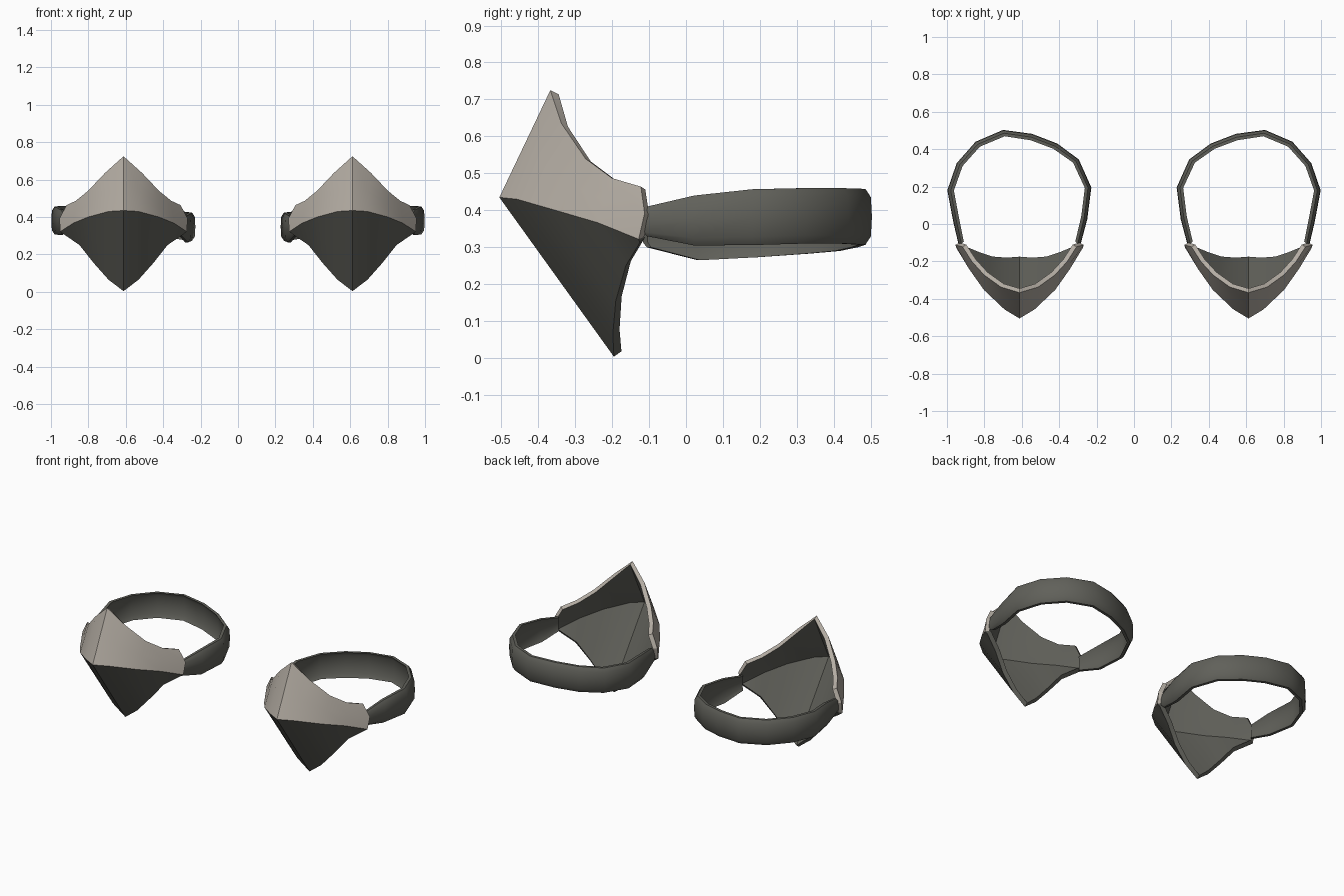
import bpy, bmesh, math
from mathutils import Vector

if "Cube" in bpy.data.objects:
    bpy.data.objects.remove(bpy.data.objects["Cube"])


def material(name, rgb):
    m = bpy.data.materials.new(name)
    m.diffuse_color = (*rgb, 1)
    m.use_nodes = True
    m.node_tree.nodes["Principled BSDF"].inputs["Base Color"].default_value = m.diffuse_color
    return m


DARK = material("dark_leather", (0.118, 0.118, 0.102))
LIGHT = material("pale_taupe", (0.46, 0.42, 0.37))
CENTRE = 0.612

# Half plate edges from the ridge outwards (x from ridge, y, z)
TOP = [(0, -.367, .725), (.10, -.337, .635), (.19, -.272, .54), (.255, -.20, .487), (.305, -.122, .464)]
CREASE = [(0, -.505, .435), (.08, -.457, .43), (.19, -.353, .40), (.27, -.24, .367), (.338, -.128, .322)]
BOTTOM = [(0, -.195, .004), (.08, -.198, .065), (.16, -.19, .155), (.235, -.163, .25), (.325, -.125, .312)]

# Strap outline (x, y, low z, high z)
STRAP = [(.936, -.118, .33, .41), (.967, .015, .305, .44), (.998, .18, .306, .457),
         (.948, .325, .31, .46), (.847, .44, .31, .46), (.70, .503, .307, .458),
         (.545, .482, .30, .452), (.41, .43, .29, .442), (.295, .345, .283, .432),
         (.228, .195, .273, .424), (.25, .025, .265, .41), (.288, -.118, .30, .385)]
# Strap cross-section (height fraction, inset)
SECTION = [(0, .018), (.15, .003), (.5, 0), (.85, .003), (1, .018),
           (1, .035), (.85, .022), (.5, .02), (.15, .022), (0, .035)]


def add(name, bm, mats):
    me = bpy.data.meshes.new(name)
    bm.to_mesh(me)
    bm.free()
    for m in mats:
        me.materials.append(m)
    ob = bpy.data.objects.new(name, me)
    bpy.context.collection.objects.link(ob)
    bpy.ops.object.select_all(action='DESELECT')
    ob.select_set(True)
    bpy.context.view_layer.objects.active = ob
    return ob


def full(row):
    return [(-x, y, z) for x, y, z in row[:0:-1]] + row


def plate(name, cx):
    # Middle row bulges out only at the side ends
    mid = [tuple((a + b) / 2 for a, b in zip(p, q)) for p, q in zip(TOP, CREASE)]
    mid[-1] = (.343, -.112, .392)
    bm = bmesh.new()
    rows = [[bm.verts.new((x + cx, y, z)) for x, y, z in full(r)] for r in (TOP, mid, CREASE, BOTTOM)]
    for r in range(3):
        for c in range(len(rows[0]) - 1):
            f = bm.faces.new((rows[r][c], rows[r + 1][c], rows[r + 1][c + 1], rows[r][c + 1]))
            f.material_index = 1 if r < 2 else 0
    ob = add(name, bm, [DARK, LIGHT])
    # Thickness: the inside is dark, the rim keeps the outer colour
    s = ob.modifiers.new("thickness", 'SOLIDIFY')
    s.thickness = .025
    s.offset = -1
    s.material_offset = -1
    bpy.ops.object.modifier_apply(modifier=s.name)
    bpy.ops.object.shade_smooth_by_angle(angle=math.radians(28))


def strap(name, side):
    bm = bmesh.new()
    mid = Vector((CENTRE, .17))
    rings = []
    for x, y, lo, hi in STRAP:
        p = Vector((x, y))
        d = (mid - p).normalized()
        ring = []
        for t, inset in SECTION:
            q = p + d * inset
            ring.append(bm.verts.new((side * q.x, q.y, lo + (hi - lo) * t)))
        rings.append(ring)
    n = len(SECTION)
    for a, b in zip(rings, rings[1:]):
        for i in range(n):
            j = (i + 1) % n
            bm.faces.new((a[i], a[j], b[j], b[i]))
    bm.faces.new(rings[0])
    bm.faces.new(rings[-1])
    bmesh.ops.recalc_face_normals(bm, faces=bm.faces)
    add(name, bm, [DARK])
    bpy.ops.object.shade_smooth_by_angle(angle=math.radians(45))


for label, side in (("left", -1), ("right", 1)):
    plate(label + "_guard_plate", side * CENTRE)
    strap(label + "_strap", side)
